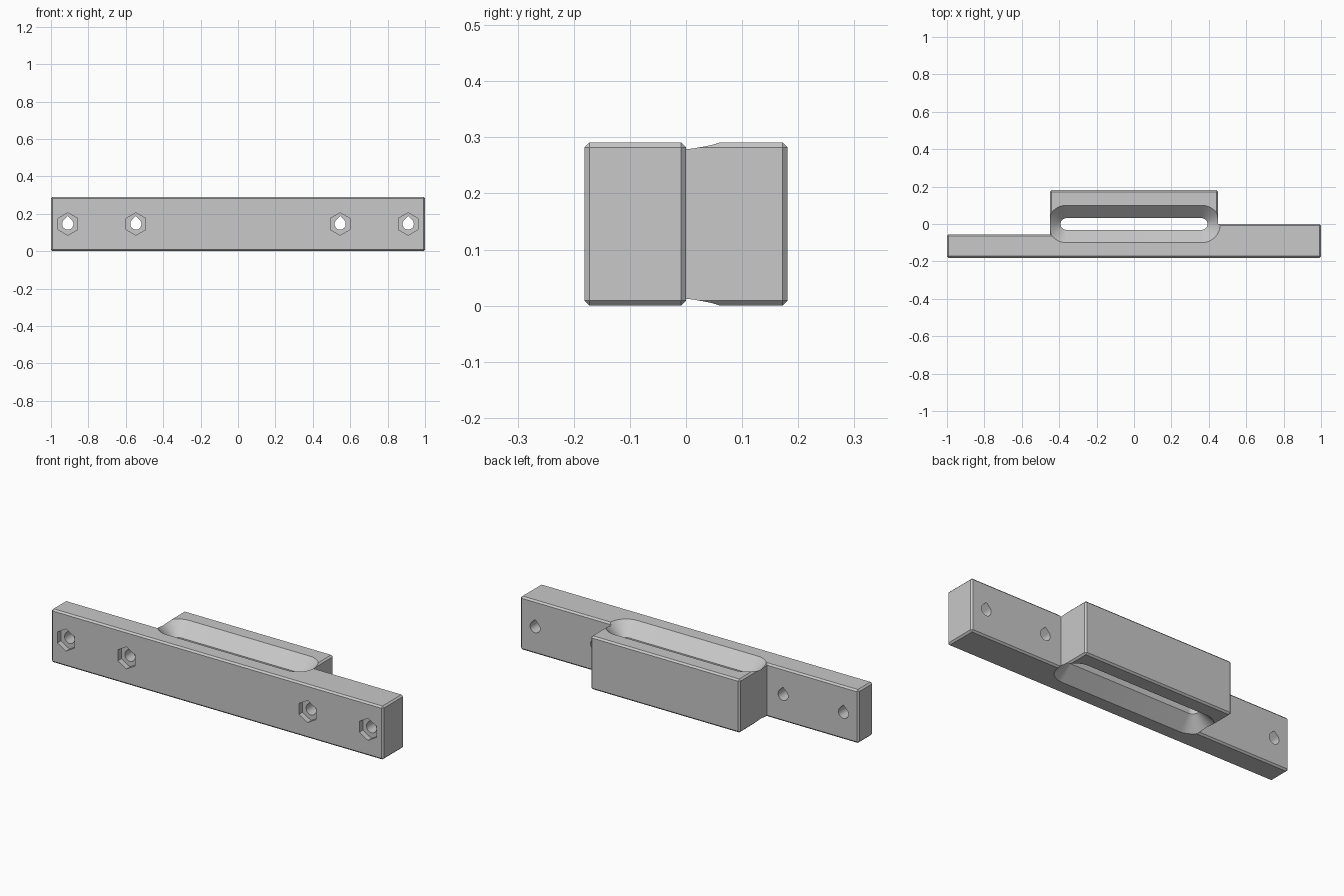
import bpy, bmesh, math

HEIGHT, CHAMFER = 0.291, 0.009
FRONT, BACK = -0.181, 0.181

old = bpy.data.objects.get("Cube")
if old:
    bpy.data.objects.remove(old, do_unlink=True)

grey = bpy.data.materials.new("plain grey")
grey.use_nodes = True
grey.diffuse_color = (0.58, 0.58, 0.58, 1)
grey.node_tree.nodes["Principled BSDF"].inputs["Base Color"].default_value = (0.58, 0.58, 0.58, 1)


def loft(name, rings, chamfer=0):
    """Closed solid through rings of matching points."""
    bm = bmesh.new()
    loops = [[bm.verts.new(p) for p in ring] for ring in rings]
    for a, b in zip(loops, loops[1:]):
        for i in range(len(a)):
            j = (i + 1) % len(a)
            bm.faces.new((a[i], a[j], b[j], b[i]))
    bm.faces.new(loops[0][::-1])
    bm.faces.new(loops[-1])
    bmesh.ops.recalc_face_normals(bm, faces=bm.faces)
    if chamfer:
        convex = [e for e in bm.edges if e.calc_face_angle_signed() > 0.1]
        bmesh.ops.bevel(bm, geom=convex, offset=chamfer, segments=1,
                        profile=0.5, affect='EDGES')
    mesh = bpy.data.meshes.new(name)
    bm.to_mesh(mesh)
    bm.free()
    mesh.materials.append(grey)
    obj = bpy.data.objects.new(name, mesh)
    bpy.context.collection.objects.link(obj)
    return obj


def cut(target, cutter):
    cutter.hide_render = True
    mod = target.modifiers.new("cut", 'BOOLEAN')
    mod.operation, mod.solver, mod.object = 'DIFFERENCE', 'EXACT', cutter
    bpy.context.view_layer.objects.active = target
    bpy.ops.object.modifier_apply(modifier=mod.name)
    bpy.data.objects.remove(cutter, do_unlink=True)


def stadium(r, z, half=0.362, n=20):
    pts = []
    for side, start in ((1, -math.pi / 2), (-1, math.pi / 2)):
        for i in range(n + 1):
            a = start + math.pi * i / n
            pts.append((side * half + r * math.cos(a), r * math.sin(a), z))
    return pts


def teardrop(x, y, z, r, n=24):
    # round below, pointed at the top
    pts = [(x, y, z + r * math.sqrt(2))]
    for i in range(n + 1):
        a = math.radians(135 + 270 * i / n)
        pts.append((x + r * math.cos(a), y, z + r * math.sin(a)))
    return pts


def hexagon(x, y, z, r):
    angles = [math.radians(90 + 60 * i) for i in range(6)]
    return [(x + r * math.cos(a), y, z + r * math.sin(a)) for a in angles]


# Stepped bar with a raised block at the back
outline = [(-1, FRONT), (1, FRONT), (1, 0), (0.45, 0), (0.45, BACK),
           (-0.45, BACK), (-0.45, -0.055), (-1, -0.055)]
body = loft("mounting_bar", [[(x, y, z) for x, y in outline] for z in (0, HEIGHT)], CHAMFER)

# Long vertical slot, flared at both ends
wide, narrow, extra = 0.1, 0.031, 0.02
flare = wide - narrow
cut(body, loft("slot_cutter", [
    stadium(wide + extra, -extra), stadium(narrow, flare),
    stadium(narrow, HEIGHT - flare), stadium(wide + extra, HEIGHT + extra)]))

# Screw holes with nut pockets in the front
mid = HEIGHT / 2
for x in (-0.91, -0.546, 0.546, 0.91):
    cut(body, loft("hole_cutter", [teardrop(x, y, mid, 0.03) for y in (-0.3, 0.1)]))
    cut(body, loft("nut_cutter", [hexagon(x, y, mid, 0.06) for y in (-0.3, FRONT + 0.03)]))

# Shading
bpy.ops.object.select_all(action='DESELECT')
body.select_set(True)
bpy.context.view_layer.objects.active = body
bpy.ops.object.shade_smooth_by_angle(angle=math.radians(30))
